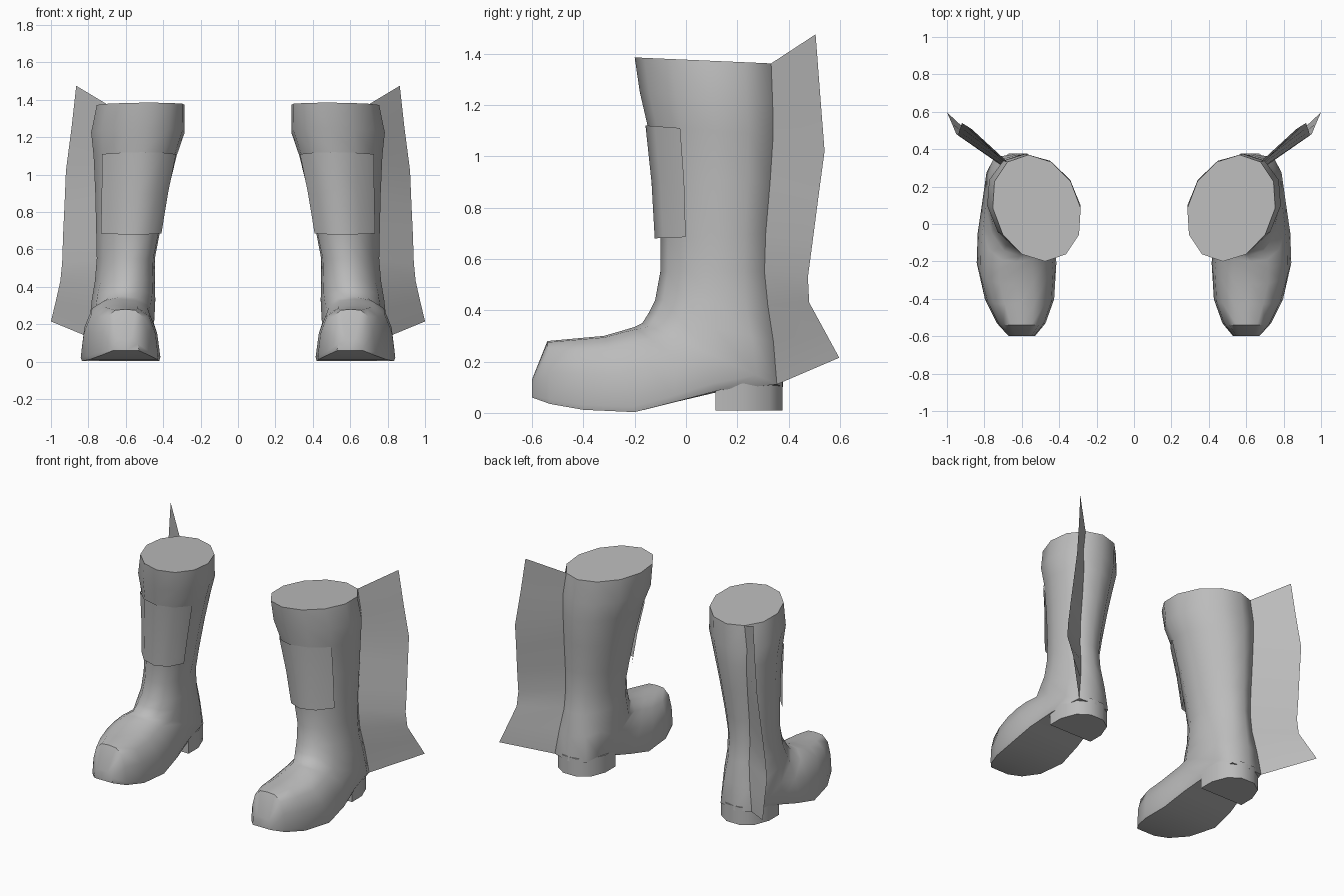
import bpy, bmesh, math

if "Cube" in bpy.data.objects:
    bpy.data.objects.remove(bpy.data.objects["Cube"])

grey = bpy.data.materials.new("boot_grey")
grey.diffuse_color = (0.5, 0.5, 0.5, 1)
grey.use_nodes = True
grey.node_tree.nodes["Principled BSDF"].inputs["Base Color"].default_value = grey.diffuse_color

N = 12
# half section of the foot: (position from top to sole, relative half width)
FOOT = [(0, 0), (.02, .42), (.17, .74), (.5, .92), (.93, 1), (1, .97), (1, 0)]

# rings from the shaft top, round the ankle, to the toe:
# front y, front z, back y, back z, centre x, half width, skew, foot blend
RINGS = [
    (-.20, 1.385, .37, 1.36, .52, .235, .045, 0),
    (-.18, 1.25, .375, 1.20, .535, .25, .045, 0),
    (-.15, 1.12, .375, 1.08, .55, .222, .04, 0),
    (-.12, .90, .36, .90, .57, .193, .035, 0),
    (-.10, .68, .34, .70, .588, .17, .03, 0),
    (-.10, .55, .335, .55, .60, .155, .025, 0),
    (-.12, .44, .35, .42, .605, .16, .02, 0),
    (-.145, .39, .37, .27, .612, .172, .015, .15),
    (-.17, .35, .378, .10, .62, .178, .01, .35),
    (-.20, .335, .14, .085, .63, .19, 0, .75),
    (-.25, .32, -.03, .045, .632, .205, 0, .95),
    (-.32, .30, -.20, .003, .628, .213, 0, 1),
    (-.43, .29, -.40, .012, .612, .185, 0, 1),
    (-.54, .28, -.53, .035, .603, .13, 0, 1),
    (-.60, .13, -.60, .06, .60, .07, 0, 1),
]


def section(i, blend):
    side = 1 if i <= N // 2 else -1
    k = i if side > 0 else N - i
    a = math.pi * k / (N // 2)
    t = (1 - math.cos(a)) / 2 * (1 - blend) + FOOT[k][0] * blend
    w = math.sin(a) * (1 - blend) + FOOT[k][1] * blend
    return t, w * side


def ring(fy, fz, by, bz, cx, hw, skew, blend):
    pts = []
    for i in range(N):
        t, w = section(i, blend)
        pts.append((cx + w * hw + skew * (2 * t - 1),
                    fy + (by - fy) * t, fz + (bz - fz) * t))
    return pts


def make(name, rows, closed=False, caps=False, angle=40):
    """Skin rows of points, then mirror the part to the other boot."""
    bm = bmesh.new()
    vs = [[bm.verts.new(p) for p in r] for r in rows]
    n = len(rows[0])
    for a, b in zip(vs, vs[1:]):
        for i in range(n if closed else n - 1):
            j = (i + 1) % n
            bm.faces.new((a[i], a[j], b[j], b[i]))
    if caps:
        bm.faces.new(vs[0])
        bm.faces.new(vs[-1])
    bmesh.ops.recalc_face_normals(bm, faces=bm.faces)
    me = bpy.data.meshes.new(name)
    bm.to_mesh(me)
    bm.free()
    me.materials.append(grey)
    ob = bpy.data.objects.new(name, me)
    bpy.context.collection.objects.link(ob)
    bpy.ops.object.select_all(action='DESELECT')
    ob.select_set(True)
    bpy.context.view_layer.objects.active = ob
    bpy.ops.object.shade_smooth_by_angle(angle=math.radians(angle))
    m = ob.modifiers.new("mirror", 'MIRROR')
    m.use_mirror_merge = False
    return ob


rings = [ring(*r) for r in RINGS]

# shaft and foot
make("boot_upper", rings, closed=True, caps=True, angle=48)

# heel block, straight in front and rounded behind
half = [(.165, .115), (.165, .22), (.125, .325), (.05, .376)]
plan = half + [(-x, y) for x, y in reversed(half)]
make("heel_block", [[(.62 + x, y, z) for x, y in plan] for z in (.01, .13)],
     closed=True, caps=True)

# shin panel, standing slightly off the front of the shaft
panel = []
for k, s in ((2, 1.03), (3, 1.06), (4, 1.1)):
    r = RINGS[k]
    cx, cy = r[4], (r[0] + r[2]) / 2
    panel.append([(cx + (rings[k][i][0] - cx) * s, cy + (rings[k][i][1] - cy) * s,
                   rings[k][i][2]) for i in (-2, -1, 0, 1, 2)])
make("shin_panel", panel)

# thin wing along the outer back seam
edge = [(.865, .505, 1.475), (.89, .522, 1.25), (.92, .54, 1.02),
        (.927, .517, .85), (.935, .495, .68), (.94, .475, .53),
        (.95, .48, .43), (.975, .54, .32), (1.0, .597, .215)]
make("back_wing", [[rings[k][5], e] for k, e in enumerate(edge)])
